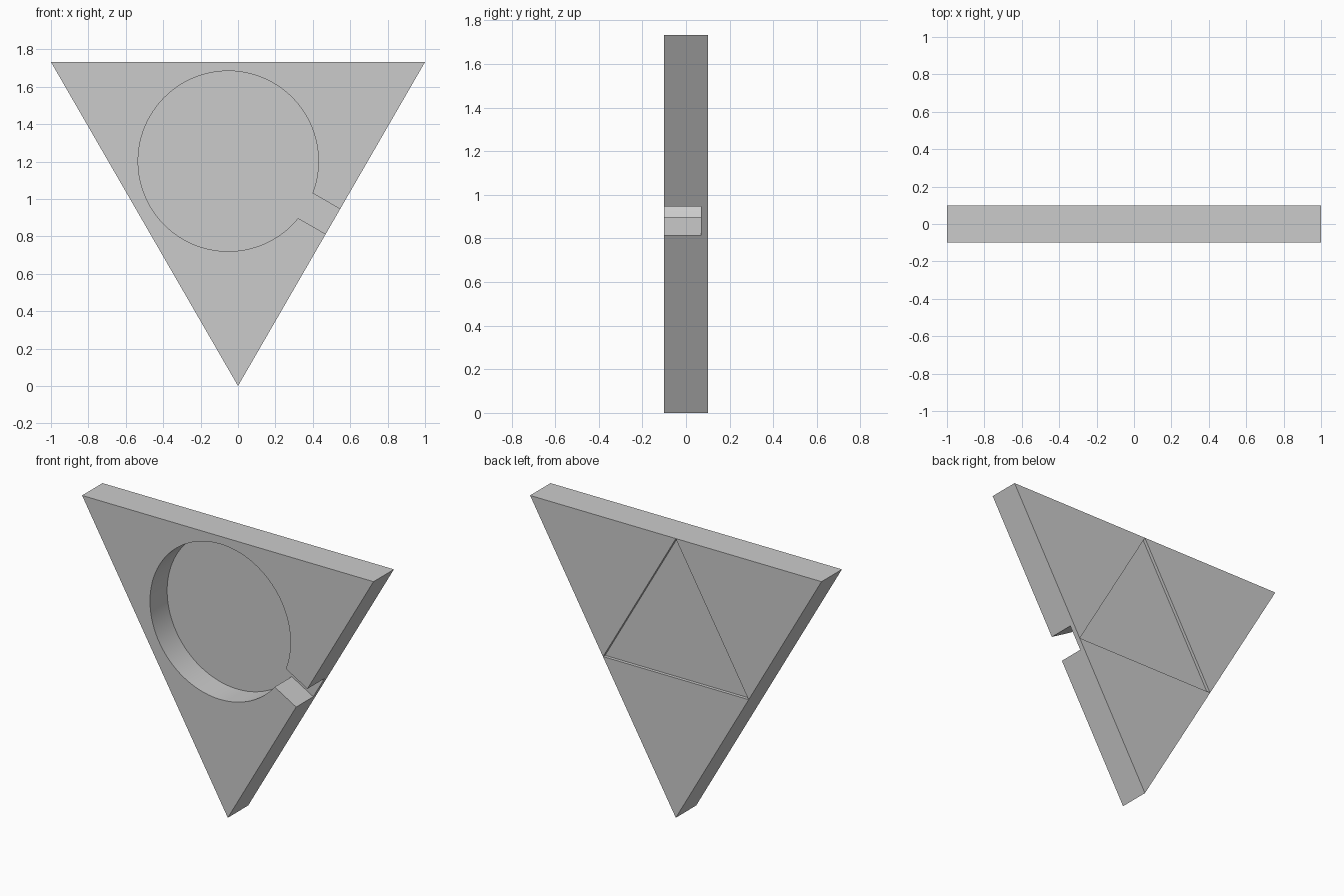
import bpy, bmesh
from math import sqrt, radians, asin, cos, sin
from mathutils import Vector

if "Cube" in bpy.data.objects:
    bpy.data.objects.remove(bpy.data.objects["Cube"])

HEIGHT = sqrt(3)
HALF_DEPTH = 0.1
POCKET_FLOOR = 0.068
RECESS_DEPTH = 0.02

grey = bpy.data.materials.new("plain_grey")
grey.use_nodes = True
grey.diffuse_color = (0.6, 0.6, 0.6, 1)
grey.node_tree.nodes["Principled BSDF"].inputs["Base Color"].default_value = grey.diffuse_color


def prism(name, outline, y0, y1):
    """Extrude an x-z outline from y0 to y1."""
    bm = bmesh.new()
    face = bm.faces.new([bm.verts.new((x, y0, z)) for x, z in outline])
    grown = bmesh.ops.extrude_face_region(bm, geom=[face])["geom"]
    verts = [v for v in grown if isinstance(v, bmesh.types.BMVert)]
    bmesh.ops.translate(bm, verts=verts, vec=(0, y1 - y0, 0))
    bmesh.ops.recalc_face_normals(bm, faces=bm.faces)
    mesh = bpy.data.meshes.new(name)
    bm.to_mesh(mesh)
    bm.free()
    mesh.materials.append(grey)
    obj = bpy.data.objects.new(name, mesh)
    bpy.context.collection.objects.link(obj)
    return obj


def cut(target, cutter):
    """Subtract the cutter from the target and discard it."""
    cutter.hide_render = True
    mod = target.modifiers.new(cutter.name, 'BOOLEAN')
    mod.operation = 'DIFFERENCE'
    mod.solver = 'EXACT'
    mod.object = cutter
    bpy.context.view_layer.objects.active = target
    bpy.ops.object.modifier_apply(modifier=mod.name)
    bpy.data.objects.remove(cutter)


# Triangular plate standing on one corner
corners = [Vector((-1, HEIGHT)), Vector((0, 0)), Vector((1, HEIGHT))]
plate = prism("triangular_plate", corners, -HALF_DEPTH, HALF_DEPTH)

# Round front pocket with a slot leading out through the sloping side
centre = Vector((-0.052, 1.202))
radius, half_slot, steps = 0.482, 0.077, 96
slot_angle = radians(-30)
along = Vector((cos(slot_angle), sin(slot_angle)))
across = Vector((-along.y, along.x))
gap = asin(half_slot / radius)
sweep = radians(360) - 2 * gap
angles = [slot_angle + gap + sweep * i / steps for i in range(steps + 1)]
keyhole = [centre + radius * Vector((cos(a), sin(a))) for a in angles]
keyhole += [centre + along - across * half_slot, centre + along + across * half_slot]
cut(plate, prism("pocket_cutter", keyhole, -2 * HALF_DEPTH, POCKET_FLOOR))

# Shallow triangular recess on the back, joining the middles of the sides
middles = [(corners[i] + corners[i - 1]) / 2 for i in range(3)]
middle = sum(middles, Vector((0, 0))) / 3
recess = [middle + (m - middle) * 0.998 for m in middles]
cut(plate, prism("recess_cutter", recess, HALF_DEPTH - RECESS_DEPTH, 2 * HALF_DEPTH))

# Smooth pocket wall, sharp edges elsewhere
bpy.ops.object.select_all(action='DESELECT')
plate.select_set(True)
bpy.context.view_layer.objects.active = plate
bpy.ops.object.shade_smooth_by_angle(angle=radians(25))
